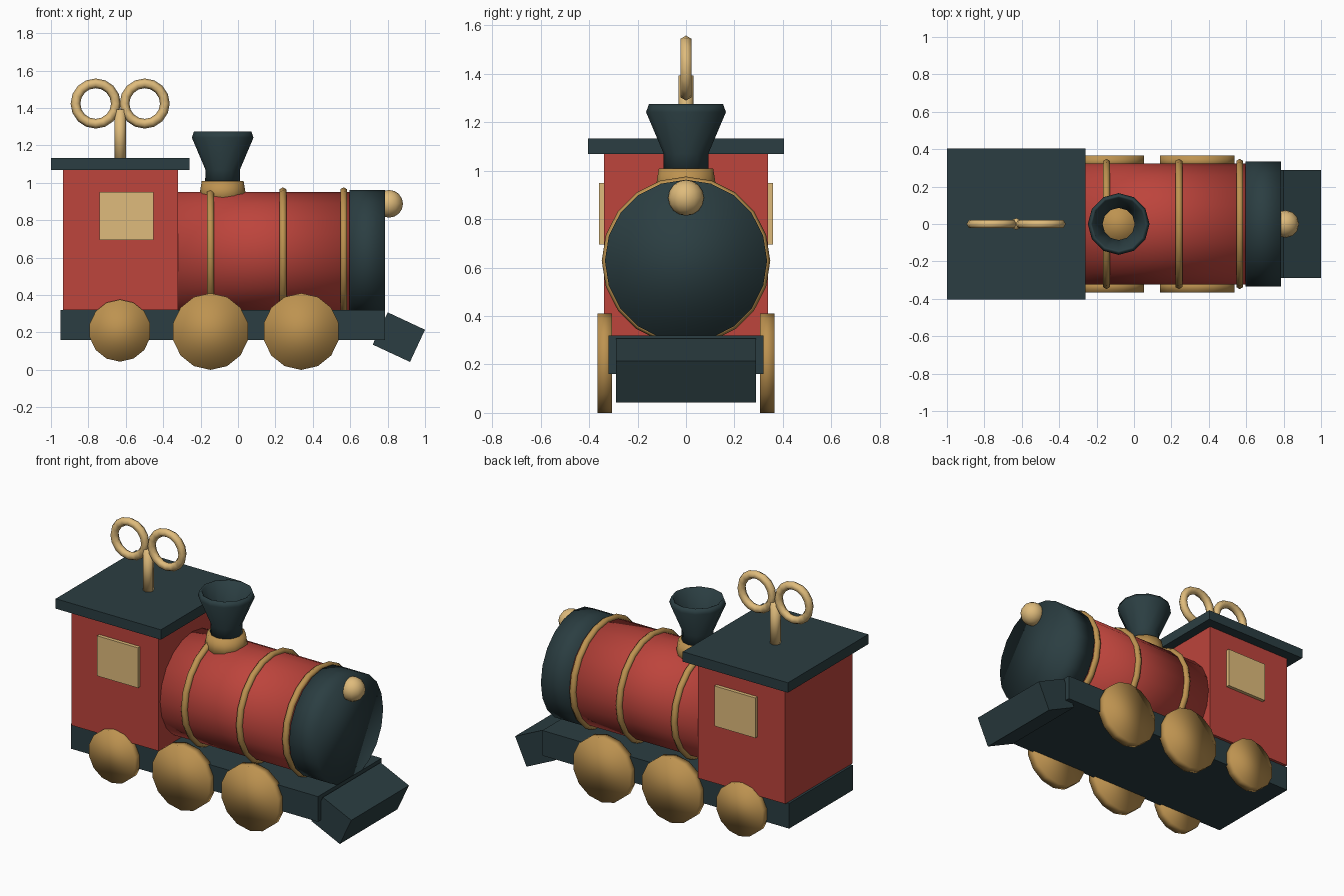
import bpy, bmesh, math
from math import pi, cos, sin

if "Cube" in bpy.data.objects:
    bpy.data.objects.remove(bpy.data.objects["Cube"])


def material(name, rgb):
    m = bpy.data.materials.new(name)
    m.diffuse_color = (*rgb, 1)
    m.use_nodes = True
    m.node_tree.nodes["Principled BSDF"].inputs["Base Color"].default_value = m.diffuse_color
    return m


RED = material("red_paint", (0.51, 0.058, 0.045))
DARK = material("dark_paint", (0.024, 0.048, 0.054))
BRASS = material("brass", (0.51, 0.29, 0.08))
PALE = material("pale_brass", (0.74, 0.50, 0.20))


def finish(name, mat, smooth=True):
    ob = bpy.context.object
    ob.name = name
    ob.data.materials.append(mat)
    for p in ob.data.polygons:
        p.use_smooth = smooth
    return ob


def box(name, lo, hi, mat, tilt=0):
    centre = [(a + b) / 2 for a, b in zip(lo, hi)]
    bpy.ops.mesh.primitive_cube_add(size=1, location=centre, rotation=(0, tilt, 0))
    ob = finish(name, mat, False)
    ob.scale = [b - a for a, b in zip(lo, hi)]
    return ob


def cylinder(name, r, depth, loc, mat, sides=20, rot=(0, 0, 0)):
    bpy.ops.mesh.primitive_cylinder_add(vertices=sides, radius=r, depth=depth,
                                        location=loc, rotation=rot)
    return finish(name, mat)


def ring(name, major, minor, loc, mat, rot, sides=20):
    bpy.ops.mesh.primitive_torus_add(major_radius=major, minor_radius=minor,
                                     major_segments=sides, minor_segments=6,
                                     location=loc, rotation=rot)
    return finish(name, mat)


def lathe(name, profile, loc, mat, sides):
    bm = bmesh.new()
    loops = [[bm.verts.new((r * cos(2 * pi * i / sides), r * sin(2 * pi * i / sides), z))
              for i in range(sides)] for r, z in profile]
    for a, b in zip(loops, loops[1:] + loops[:1]):
        for i in range(sides):
            j = (i + 1) % sides
            bm.faces.new((a[i], a[j], b[j], b[i]))
    bmesh.ops.recalc_face_normals(bm, faces=bm.faces)
    me = bpy.data.meshes.new(name)
    bm.to_mesh(me)
    bm.free()
    ob = bpy.data.objects.new(name, me)
    ob.location = loc
    bpy.context.collection.objects.link(ob)
    bpy.context.view_layer.objects.active = ob
    ob.select_set(True)
    return finish(name, mat)


ALONG_X = (0, pi / 2, 0)
ALONG_Y = (pi / 2, 0, 0)

# Chassis and sloping front guard
box("chassis", (-0.95, -0.32, 0.16), (0.787, 0.32, 0.32), DARK)
box("front_guard", (0.75, -0.29, 0.08), (0.97, 0.29, 0.27), DARK, math.radians(25))

# Cab, roof and side windows
box("cab", (-0.935, -0.338, 0.32), (-0.322, 0.338, 1.07), RED)
box("cab_roof", (-1.0, -0.404, 1.07), (-0.26, 0.404, 1.133), DARK)
for side, s in (("right", -1), ("left", 1)):
    y = sorted((s * 0.33, s * 0.36))
    box("window_" + side, (-0.74, y[0], 0.695), (-0.452, y[1], 0.95), PALE)

# Boiler, bands and smokebox
cylinder("boiler", 0.323, 0.94, (0.13, 0, 0.628), RED, 20, ALONG_X)
cylinder("smokebox", 0.335, 0.192, (0.691, 0, 0.628), DARK, 20, ALONG_X)
for i, x in enumerate((-0.147, 0.24, 0.565)):
    ring(f"boiler_band_{i + 1}", 0.327, 0.021, (x, 0, 0.628), BRASS, ALONG_X)

# Headlamp
bpy.ops.mesh.primitive_uv_sphere_add(segments=12, ring_count=8, radius=0.074,
                                     location=(0.808, 0, 0.888))
finish("headlamp", PALE)

# Chimney with collar
bpy.ops.mesh.primitive_cone_add(vertices=12, radius1=0.13, radius2=0.112, depth=0.11,
                                location=(-0.082, 0, 0.955))
finish("chimney_collar", BRASS)
lathe("chimney", [(0.094, 0.99), (0.092, 1.07), (0.165, 1.242), (0.153, 1.275),
                  (0.142, 1.27), (0.086, 1.075), (0.086, 0.99)], (-0.082, 0, 0), DARK, 12)

# Wheels on both sides
for name, x, z, r in (("rear", -0.631, 0.21, 0.166), ("middle", -0.147, 0.205, 0.205),
                      ("front", 0.338, 0.205, 0.205)):
    for side, s in (("right", -1), ("left", 1)):
        cylinder(f"{name}_wheel_{side}", r, 0.06, (x, s * 0.335, z), BRASS, 14, ALONG_Y)

# Wind-up key
cylinder("key_stem", 0.031, 0.28, (-0.63, 0, 1.253), PALE, 8)
for side, s in (("back", -1), ("front", 1)):
    ring("key_loop_" + side, 0.108, 0.026, (-0.63 + s * 0.131, 0, 1.424), PALE, ALONG_Y, 16)
